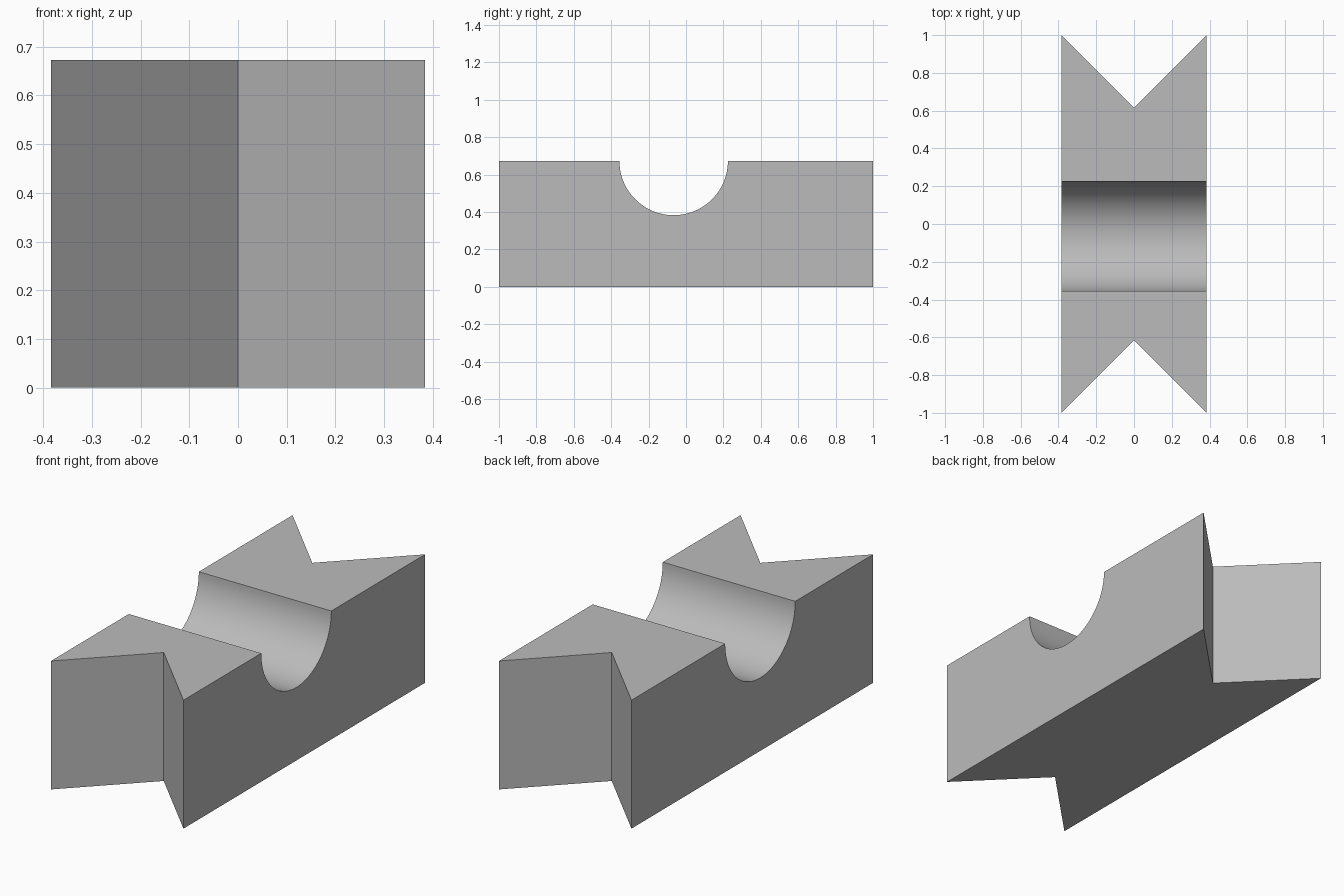
import bpy, bmesh, math

cube = bpy.data.objects.get("Cube")
if cube:
    bpy.data.objects.remove(cube, do_unlink=True)

HALF_WIDTH, HEIGHT = 0.384, 0.673
END, NOTCH_DEPTH = 1.0, 0.385
GROOVE_Y, GROOVE_R, SEGMENTS = -0.066, 0.29, 48


def side_profile(x):
    """Outline of the block at one station; the ends recede toward the middle."""
    end = END - NOTCH_DEPTH * (1 - abs(x) / HALF_WIDTH)
    arc = [(GROOVE_Y - GROOVE_R * math.cos(math.pi * i / SEGMENTS),
            HEIGHT - GROOVE_R * math.sin(math.pi * i / SEGMENTS))
           for i in range(SEGMENTS + 1)]
    return [(-end, 0), (-end, HEIGHT), *arc, (end, HEIGHT), (end, 0)]


# Loft the profile across right side, middle and left side
bm = bmesh.new()
rings = [[bm.verts.new((x, y, z)) for y, z in side_profile(x)]
         for x in (-HALF_WIDTH, 0, HALF_WIDTH)]
for a, b in zip(rings, rings[1:]):
    for i in range(len(a)):
        j = (i + 1) % len(a)
        bm.faces.new((a[i], a[j], b[j], b[i]))
bm.faces.new(rings[0])
bm.faces.new(rings[-1])
bmesh.ops.recalc_face_normals(bm, faces=bm.faces)

mesh = bpy.data.meshes.new("notched_block")
bm.to_mesh(mesh)
bm.free()
block = bpy.data.objects.new("notched_block", mesh)
bpy.context.collection.objects.link(block)

# Plain grey
grey = bpy.data.materials.new("plain_grey")
grey.use_nodes = True
color = (0.5, 0.5, 0.5, 1)
grey.diffuse_color = color
grey.node_tree.nodes["Principled BSDF"].inputs["Base Color"].default_value = color
mesh.materials.append(grey)

# Smooth groove, crisp edges elsewhere
bpy.context.view_layer.objects.active = block
block.select_set(True)
bpy.ops.object.shade_smooth_by_angle(angle=math.radians(30))
